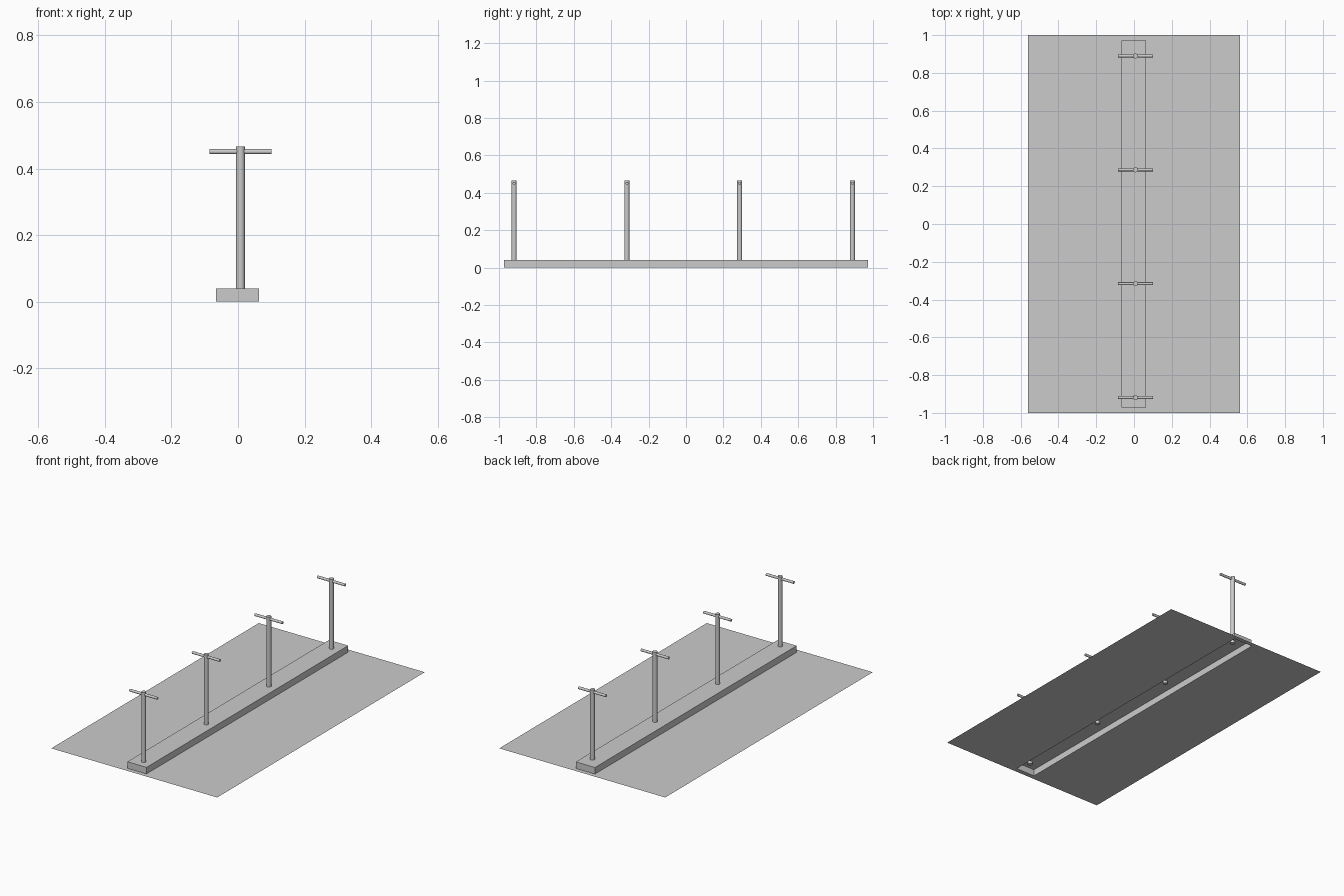
import bpy, bmesh, math

if "Cube" in bpy.data.objects:
    bpy.data.objects.remove(bpy.data.objects["Cube"])

BX, BX2, BY, BH = -0.066, 0.063, 0.972, 0.04   # raised strip
POST_X = 0.0075


def rod(name, radius, length, loc, rot=(0, 0, 0)):
    bpy.ops.mesh.primitive_cylinder_add(vertices=16, radius=radius, depth=length,
                                        location=loc, rotation=rot)
    ob = bpy.context.object
    ob.name = name
    bpy.ops.object.shade_smooth_by_angle(angle=math.radians(30))
    return ob


# thin ground sheet with the kerb strip pulled up out of it (open underneath)
bm = bmesh.new()
xs, ys = (-0.56, BX, BX2, 0.56), (-1, -BY, BY, 1)
v = [[bm.verts.new((x, y, 0)) for y in ys] for x in xs]
for i in range(3):
    for j in range(3):
        f = bm.faces.new((v[i][j], v[i + 1][j], v[i + 1][j + 1], v[i][j + 1]))
        if i == j == 1:
            kerb = f
out = bmesh.ops.extrude_face_region(bm, geom=[kerb])["geom"]
bmesh.ops.translate(bm, vec=(0, 0, BH),
                    verts=[g for g in out if isinstance(g, bmesh.types.BMVert)])
if kerb.is_valid:
    bmesh.ops.delete(bm, geom=[kerb], context='FACES_ONLY')
bmesh.ops.recalc_face_normals(bm, faces=bm.faces)
bm.faces.ensure_lookup_table()
if bm.faces[0].normal.z < 0:
    bmesh.ops.reverse_faces(bm, faces=bm.faces)
mesh = bpy.data.meshes.new("ground_with_kerb")
bm.to_mesh(mesh)
bm.free()
bpy.context.collection.objects.link(bpy.data.objects.new("ground_with_kerb", mesh))

# row of T-shaped posts
for i in range(4):
    y = -0.919 + i * 0.603
    bottom, top = 0.025, 0.467
    rod(f"post_{i + 1}", 0.0135, top - bottom, (POST_X, y, (top + bottom) / 2))
    rod(f"crossbar_{i + 1}", 0.0078, 0.186, (POST_X, y, 0.451), (0, math.pi / 2, 0))
